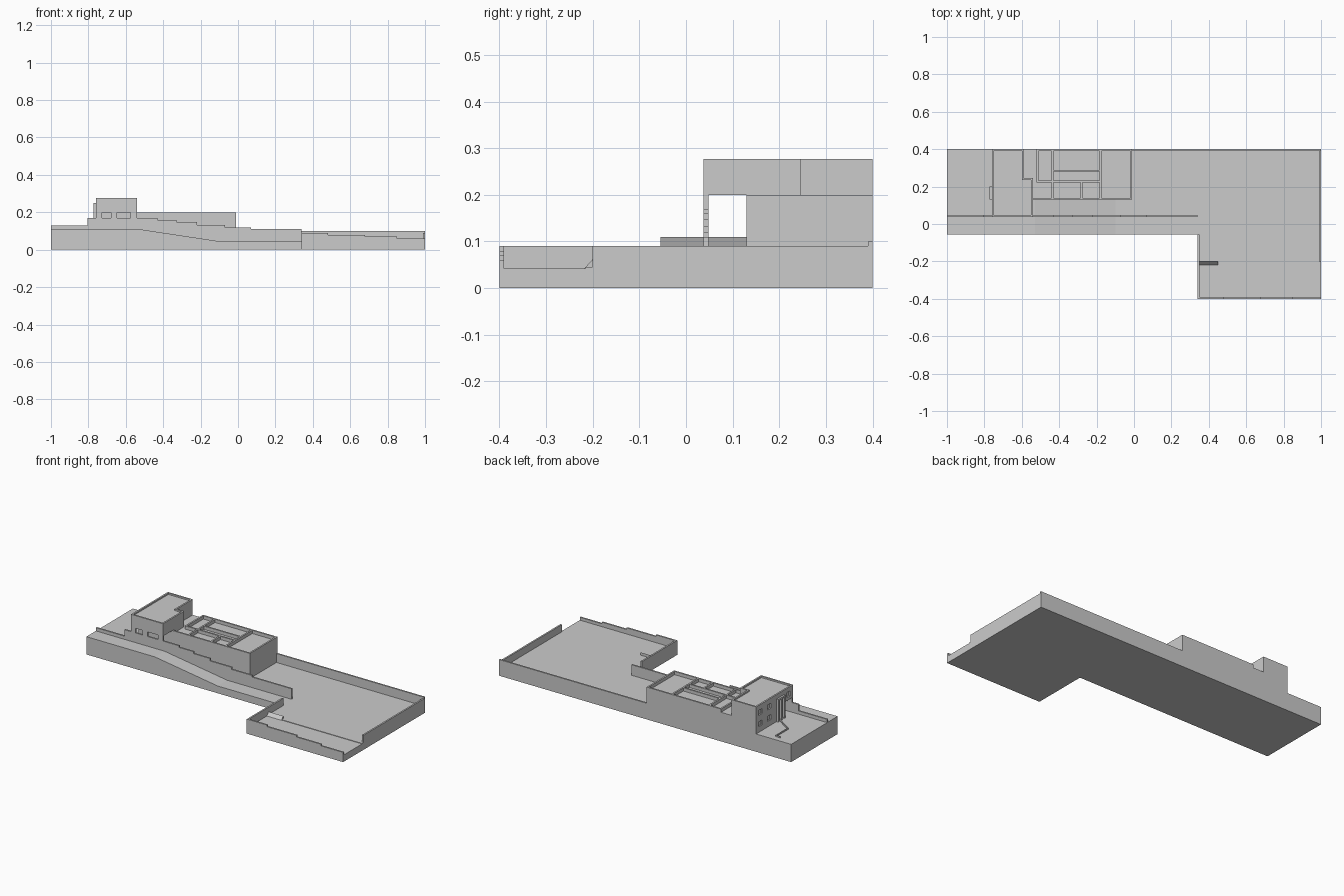
import bpy, bmesh
from mathutils import Vector

cube = bpy.data.objects.get("Cube")
if cube:
    bpy.data.objects.remove(cube)

grey = bpy.data.materials.new("light_grey")
grey.use_nodes = True
grey.diffuse_color = (0.6, 0.6, 0.6, 1)
bsdf = grey.node_tree.nodes["Principled BSDF"]
bsdf.inputs["Base Color"].default_value = (0.6, 0.6, 0.6, 1)
bsdf.inputs["Roughness"].default_value = 0.9


def prism(name, points, place, shift):
    """Extrude a 2D outline; place maps its points into space."""
    bm = bmesh.new()
    face = bm.faces.new([bm.verts.new(place(*p)) for p in points])
    top = bmesh.ops.extrude_face_region(bm, geom=[face])["geom"]
    verts = [v for v in top if isinstance(v, bmesh.types.BMVert)]
    bmesh.ops.translate(bm, verts=verts, vec=Vector(shift))
    bmesh.ops.recalc_face_normals(bm, faces=bm.faces)
    mesh = bpy.data.meshes.new(name)
    bm.to_mesh(mesh)
    bm.free()
    mesh.materials.append(grey)
    obj = bpy.data.objects.new(name, mesh)
    bpy.context.scene.collection.objects.link(obj)
    return obj


def front_prism(name, points, y0, y1):
    return prism(name, points, lambda x, z: (x, y0, z), (0, y1 - y0, 0))


def plan_prism(name, points, z0, z1):
    return prism(name, points, lambda x, y: (x, y, z0), (0, 0, z1 - z0))


def box(name, x0, x1, y0, y1, z0, z1):
    return plan_prism(name, [(x0, y0), (x1, y0), (x1, y1), (x0, y1)], z0, z1)


def cut(obj, *limits):
    cutter = box("opening_cutter", *limits)
    cutter.hide_render = True
    mod = obj.modifiers.new("opening", 'BOOLEAN')
    mod.operation = 'DIFFERENCE'
    mod.solver = 'EXACT'
    mod.object = cutter
    bpy.context.view_layer.update()
    graph = bpy.context.evaluated_depsgraph_get()
    mesh = bpy.data.meshes.new_from_object(obj.evaluated_get(graph))
    obj.modifiers.clear()
    obj.data = mesh
    bpy.data.objects.remove(cutter)


T = 0.01  # wall thickness

# Ground: upper flat, slope and lower flat, plus the front terrace
front_prism("ground", [(-1, 0), (1, 0), (1, .045), (-.1, .045), (-.53, .11), (-1, .11)], -.055, .4)
box("yard", .34, 1, -.215, -.055, 0, .045)
box("front_terrace", .34, 1, -.4, -.215, 0, .042)

# Perimeter walls
box("back_wall", -.01, 1, .4 - T, .4, .03, .1)
box("side_wall", 1 - T, 1, -.2, .4, .03, .09)
box("terrace_side_wall", .34, .34 + T, -.4, -.055, .03, .09)


def stepped_wall(name, steps, end, y0, base):
    """Wall whose top drops at each (start, height)."""
    pts = []
    for (x, z), (x2, _) in zip(steps, steps[1:] + [(end, 0)]):
        pts += [(x, z), (x2, z)]
    front_prism(name, [(steps[0][0], base)] + pts + [(end, base)], y0, y0 + T)


stepped_wall("terrace_front_wall", [(.34, .09), (.48, .08), (.68, .07), (.85, .06)], 1, -.4, .03)
stepped_wall("street_wall", [(-.545, .17), (-.43, .16), (-.33, .148), (-.22, .133),
                             (-.07, .12), (.07, .11)], .34, .038, .03)
stepped_wall("upper_street_wall", [(-1, .13), (-.805, .17)], -.755, .038, .09)

# Small sloping bank at the terrace edge
prism("bank", [(-.22, .04), (-.2, .04), (-.2, .062)], lambda y, z: (.35, y, z), (.1, 0, 0))

# Low block with sunken roof cells
box("low_block", -.595, -.01, .13, .4, .03, .18)
roof_walls = [
    (-.54, -.01, .13, .14), (-.515, -.01, .39, .4),
    (-.02, -.01, .13, .4), (-.185, -.175, .14, .4),
    (-.44, -.43, .14, .4), (-.52, -.51, .225, .4),
    (-.52, -.18, .222, .232), (-.43, -.18, .28, .29),
    (-.285, -.275, .14, .225),
]
for i, w in enumerate(roof_walls):
    box(f"roof_wall_{i + 1}", *w, .17, .2)

# Tower: L-shaped body with sunken roof, passage and windows
outline = [(-.76, .038), (-.54, .038), (-.54, .245), (-.59, .245), (-.59, .4), (-.76, .4)]
tower = plan_prism("tower", outline, .06, .277)
cut(tower, -.75, -.6, .048, .39, .268, .3)
cut(tower, -.61, -.55, .048, .235, .268, .3)
cut(tower, -.8, -.5, .048, .13, .11, .2)
for x0, x1 in ((-.728, -.68), (-.647, -.575)):
    cut(tower, x0, x1, .03, .06, .17, .198)
for z in (.145, .215):
    for y in (.255, .34):
        cut(tower, -.77, -.752, y, y + .035, z, z + .03)
cut(tower, -.77, -.752, .07, .1, .22, .25)

# Entrance frame on the tower's outer side
for y in (.13, .16, .19):
    box("entrance_post", -.772, -.755, y, y + T, .1, .25)
box("entrance_lintel", -.772, -.755, .13, .2, .24, .25)

# Low kerb along the upper garden path
path = [Vector(p) for p in ((-.9, .362), (-.87, .362), (-.87, .245), (-.77, .18), (-.762, .13))]
for a, b in zip(path, path[1:]):
    side = (b - a).orthogonal().normalized() * .003
    plan_prism("path_kerb", [a + side, b + side, b - side, a - side], .1, .118)
